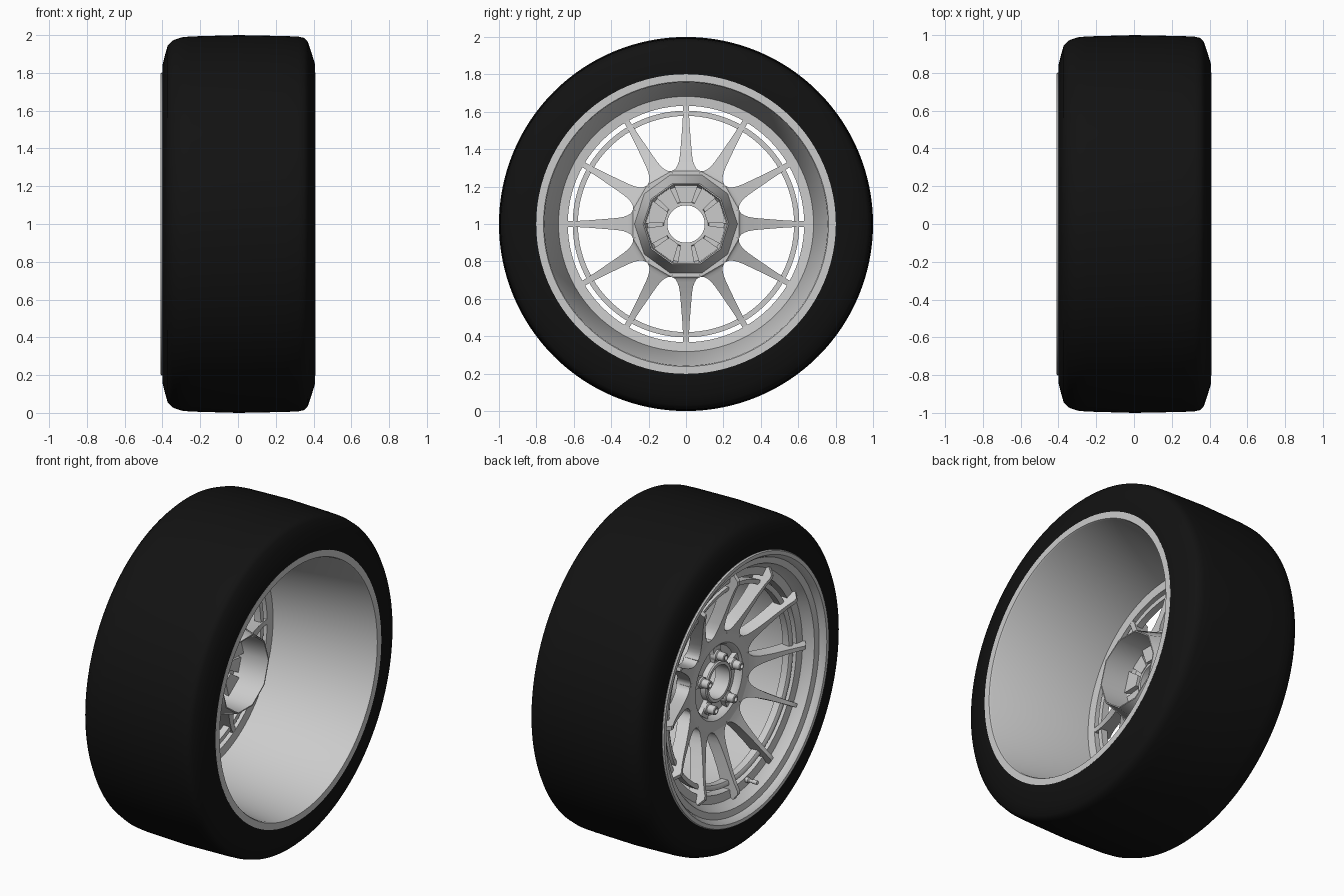
import bpy, bmesh, math
from math import sin, cos, radians, pi

CZ = 1.0  # axle height; the axle runs along x


def ring_loops(bm, profile, seg, cy=0.0, cz=CZ, phase=0.0):
    """Revolve a closed (x, r) profile around an axis parallel to x."""
    loops = []
    for x, r in profile:
        loops.append([bm.verts.new((x, cy + r * cos(phase + 2 * pi * i / seg),
                                    cz + r * sin(phase + 2 * pi * i / seg)))
                      for i in range(seg)])
    for k in range(len(loops)):
        a, b = loops[k], loops[(k + 1) % len(loops)]
        for i in range(seg):
            j = (i + 1) % seg
            bm.faces.new((a[i], a[j], b[j], b[i]))


def loft(bm, stations, angle):
    """Radial bar from stations (r, half width front, half width back, x front, x back)."""
    c, s = cos(angle), sin(angle)
    secs = []
    for r, wf, wb, xf, xb in stations:
        secs.append([bm.verts.new((x, r * c - w * s, CZ + r * s + w * c))
                     for x, w in ((xf, -wf), (xf, wf), (xb, wb), (xb, -wb))])
    for a, b in zip(secs, secs[1:]):
        for i in range(4):
            j = (i + 1) % 4
            bm.faces.new((a[i], a[j], b[j], b[i]))
    bm.faces.new(secs[0])
    bm.faces.new(secs[-1])


def finish(bm, name, mat=None, angle=35):
    bmesh.ops.recalc_face_normals(bm, faces=bm.faces[:])
    me = bpy.data.meshes.new(name)
    bm.to_mesh(me)
    bm.free()
    ob = bpy.data.objects.new(name, me)
    bpy.context.collection.objects.link(ob)
    if mat:
        me.materials.append(mat)
    bpy.ops.object.select_all(action='DESELECT')
    ob.select_set(True)
    bpy.context.view_layer.objects.active = ob
    bpy.ops.object.shade_smooth_by_angle(angle=radians(angle))
    return ob


def lathe(name, profile, seg=96, mat=None, angle=35, **kw):
    bm = bmesh.new()
    ring_loops(bm, profile, seg, **kw)
    return finish(bm, name, mat, angle)


rubber = bpy.data.materials.new("rubber")
rubber.diffuse_color = (0.006, 0.006, 0.006, 1)

# Tyre: rounder shoulder on the face side, tighter on the inner side
lathe("tyre", [(-0.37, 0.78), (-0.398, 0.80), (-0.400, 0.84), (-0.385, 0.90),
               (-0.372, 0.945), (-0.345, 0.972), (-0.30, 0.988), (-0.25, 0.993),
               (0, 1.0), (0.25, 0.995), (0.32, 0.992), (0.35, 0.985), (0.368, 0.968),
               (0.385, 0.92), (0.408, 0.845), (0.408, 0.80), (0.37, 0.78)],
      seg=128, mat=rubber, angle=50)

# Rim barrel with stepped front lip and the flange carrying the spokes
lathe("rim_barrel", [(-0.402, 0.802), (-0.410, 0.797), (-0.410, 0.775), (-0.395, 0.762),
                     (-0.375, 0.752), (-0.368, 0.715), (-0.335, 0.698), (-0.312, 0.680),
                     (-0.305, 0.632), (-0.245, 0.632), (-0.24, 0.682), (0.400, 0.757),
                     (0.409, 0.762), (0.409, 0.801), (0.38, 0.788), (0.36, 0.775),
                     (-0.36, 0.775), (-0.38, 0.79)], angle=28)

# Thin ring just inside the flange, leaving arc slots between spokes
lathe("slot_ring", [(-0.300, 0.606), (-0.300, 0.592), (-0.292, 0.578),
                    (-0.25, 0.578), (-0.25, 0.606)])

# Twelve spokes, flared at the hub and kicked up at the tips
shape = [(0.255, 0.067, 0.068, -0.222, -0.13), (0.284, 0.075, 0.076, -0.225, -0.13),
         (0.288, 0.064, 0.066, -0.226, -0.135), (0.296, 0.053, 0.056, -0.228, -0.14),
         (0.312, 0.042, 0.046, -0.232, -0.147), (0.335, 0.033, 0.038, -0.239, -0.157),
         (0.37, 0.025, 0.032, -0.251, -0.172), (0.44, 0.018, 0.026, -0.277, -0.20),
         (0.52, 0.014, 0.020, -0.306, -0.225), (0.59, 0.012, 0.016, -0.335, -0.242),
         (0.630, 0.012, 0.015, -0.356, -0.246), (0.650, 0.012, 0.015, -0.358, -0.246),
         (0.690, 0.012, 0.015, -0.325, -0.246)]
bm = bmesh.new()
for k in range(12):
    loft(bm, shape, radians(30 * k))
finish(bm, "spokes")

# Hub plate with centre bore, collar and raised outer ring
lathe("hub_plate", [(-0.225, 0.100), (-0.225, 0.118), (-0.218, 0.124), (-0.185, 0.126),
                    (-0.185, 0.205), (-0.215, 0.218), (-0.224, 0.228), (-0.224, 0.279),
                    (-0.13, 0.279), (-0.13, 0.215), (-0.15, 0.205), (-0.15, 0.122),
                    (-0.13, 0.118), (-0.13, 0.100)], seg=60)

# Ten-sided open cup behind the hub
lathe("hub_cup", [(-0.14, 0.278), (0.05, 0.229), (0.05, 0.222), (-0.14, 0.216)],
      seg=10, angle=45)

# Wedge pads: wide ones at the nuts (both sides), narrow ones between (rear)
bm = bmesh.new()
for k in range(5):
    a = radians(90 + 72 * k)
    loft(bm, [(0.112, 0.026, 0.030, -0.160, -0.112),
              (0.214, 0.062, 0.066, -0.160, -0.112)], a)
    loft(bm, [(0.118, 0.026, 0.028, -0.212, -0.17),
              (0.214, 0.038, 0.042, -0.212, -0.17)], a)
    loft(bm, [(0.112, 0.024, 0.028, -0.160, -0.125),
              (0.214, 0.042, 0.046, -0.160, -0.125)], a + radians(36))
finish(bm, "hub_pads")

# Five hollow-ended wheel nuts
bm = bmesh.new()
for k in range(5):
    a = radians(90 + 72 * k)
    ring_loops(bm, [(-0.19, 0.036), (-0.222, 0.034), (-0.226, 0.027), (-0.268, 0.025),
                    (-0.272, 0.021), (-0.272, 0.014), (-0.255, 0.013), (-0.255, 0.001),
                    (-0.19, 0.001)],
               12, cy=0.16 * cos(a), cz=CZ + 0.16 * sin(a))
finish(bm, "wheel_nuts")

# Valve stem on the flange, near the bottom
a = radians(257)
lathe("valve_stem", [(-0.29, 0.016), (-0.325, 0.016), (-0.33, 0.010), (-0.352, 0.010),
                     (-0.354, 0.013), (-0.382, 0.012), (-0.385, 0.001), (-0.29, 0.001)],
      seg=12, cy=0.648 * cos(a), cz=CZ + 0.648 * sin(a))
